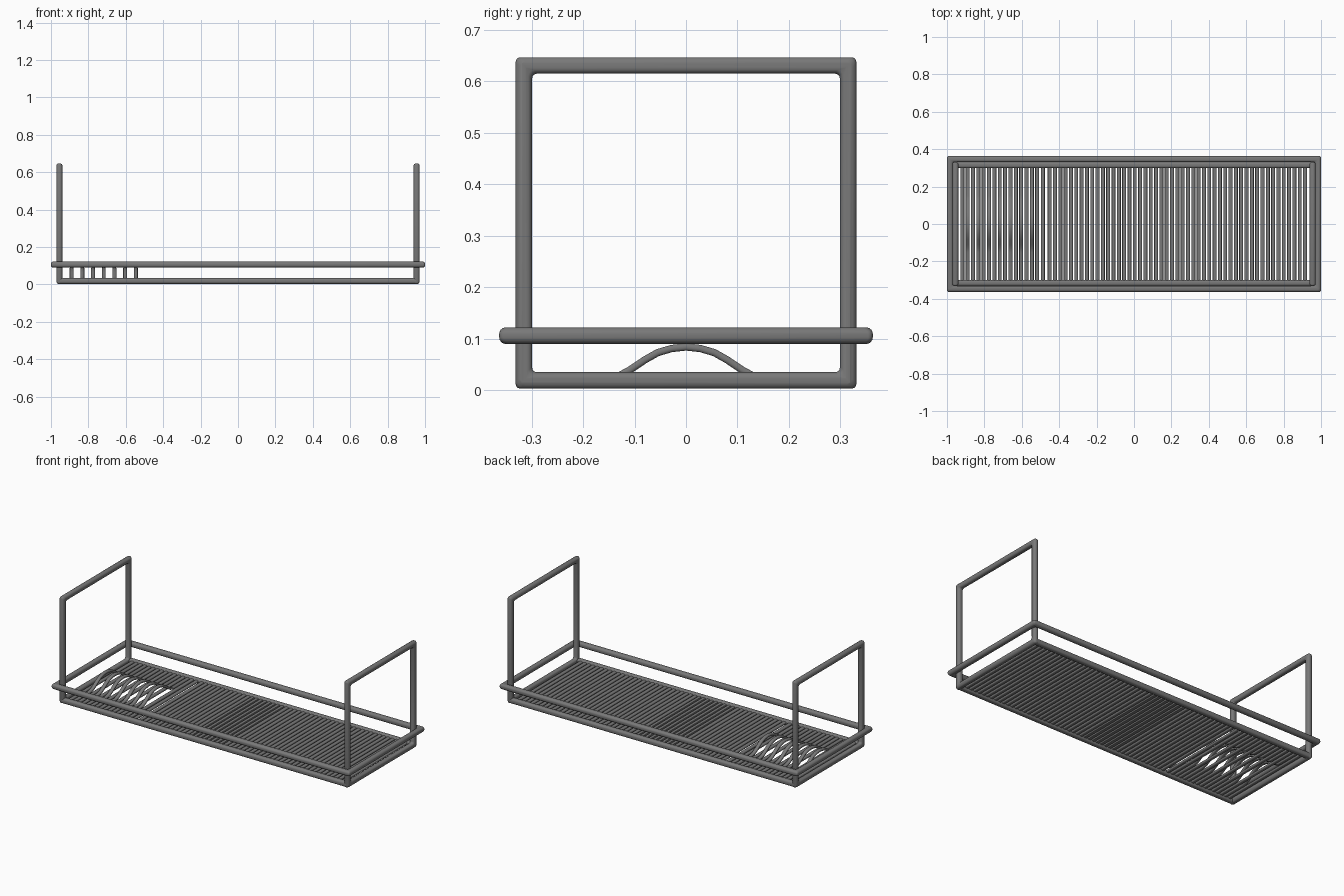
import bpy, bmesh, math
from mathutils import Vector

if "Cube" in bpy.data.objects:
    bpy.data.objects.remove(bpy.data.objects["Cube"])

# Dark painted metal
metal = bpy.data.materials.new("dark_metal")
metal.diffuse_color = (0.19, 0.19, 0.19, 1)
metal.use_nodes = True
metal.node_tree.nodes["Principled BSDF"].inputs["Base Color"].default_value = metal.diffuse_color


def rounded_section(w, h, r, seg=4):
    """Rounded rectangle section, w across the path plane, h along its normal."""
    pts = []
    for k, (sx, sy) in enumerate(((1, 1), (-1, 1), (-1, -1), (1, -1))):
        for i in range(seg + 1):
            a = math.pi / 2 * (k + i / seg)
            pts.append((sx * (w / 2 - r) + r * math.cos(a),
                        sy * (h / 2 - r) + r * math.sin(a)))
    return pts


def sweep(name, paths, normal, section, closed):
    """Sweep a section along planar paths with mitred corners, softened on closed loops."""
    bm = bmesh.new()
    n = Vector(normal)
    for path in paths:
        p = [Vector(q) for q in path]
        m = len(p)
        rings = []
        for i in range(m):
            a = (p[i] - p[i - 1]).normalized() if closed or i > 0 else None
            b = (p[(i + 1) % m] - p[i]).normalized() if closed or i < m - 1 else None
            a, b = a or b, b or a
            t = (a + b).normalized()
            side = n.cross(t) / max(t.dot(b), 0.2)
            rings.append([bm.verts.new(p[i] + side * u + n * v) for u, v in section])
        k = len(section)
        for i in range(m if closed else m - 1):
            r0, r1 = rings[i], rings[(i + 1) % m]
            for j in range(k):
                bm.faces.new((r0[j], r0[(j + 1) % k], r1[(j + 1) % k], r1[j]))
        if not closed:
            bm.faces.new(rings[0])
            bm.faces.new(rings[-1])
    bmesh.ops.recalc_face_normals(bm, faces=bm.faces)
    if closed:
        corners = [e for e in bm.edges if e.calc_face_angle(0) > math.radians(45)]
        bmesh.ops.bevel(bm, geom=corners, offset=0.009, offset_type='OFFSET',
                        segments=3, profile=0.5, affect='EDGES')
    me = bpy.data.meshes.new(name)
    bm.to_mesh(me)
    bm.free()
    me.materials.append(metal)
    ob = bpy.data.objects.new(name, me)
    bpy.context.collection.objects.link(ob)
    bpy.ops.object.select_all(action='DESELECT')
    ob.select_set(True)
    bpy.context.view_layer.objects.active = ob
    bpy.ops.object.shade_smooth_by_angle(angle=math.radians(45))
    return ob


tube = rounded_section(0.032, 0.032, 0.012)
Y, ZB, ZT, X = 0.315, 0.019, 0.631, 0.955

# Upright rectangular end frames
for side, name in ((-1, "left_end_frame"), (1, "right_end_frame")):
    x = side * X
    sweep(name, [[(x, -Y, ZB), (x, Y, ZB), (x, Y, ZT), (x, -Y, ZT)]],
          (1, 0, 0), tube, True)

# Long bottom rails
for side, name in ((-1, "front_bottom_rail"), (1, "back_bottom_rail")):
    sweep(name, [[(-X, side * Y, ZB), (X, side * Y, ZB)]], (0, 0, 1), tube, False)

# Guard rail wrapped around the outside of the frames
gx, gy, gz = 0.984, 0.347, 0.106
sweep("guard_rail", [[(-gx, -gy, gz), (gx, -gy, gz), (gx, gy, gz), (-gx, gy, gz)]],
      (0, 0, 1), tube, True)

# Floor slats: left group alternates flat and arched, right group is flat
slat = rounded_section(0.014, 0.021, 0.005, 2)
zs, pitch = 0.022, 0.0286
flat_x = [-0.918 + 2 * pitch * i for i in range(8)] + [-0.487]
flat_x += [-0.451 + 0.02845 * i for i in range(49)]
sweep("flat_slats", [[(x, -Y, zs), (x, Y, zs)] for x in flat_x],
      (1, 0, 0), slat, False)

# Arched holder slats
half = [(Y, zs), (0.15, zs), (0.128, 0.029), (0.108, 0.040),
        (0.08, 0.059), (0.055, 0.073), (0.028, 0.081)]
profile = [(-y, z) for y, z in half] + [(0, 0.084)] + half[::-1]
arch_x = [-0.8894 + 2 * pitch * i for i in range(7)]
sweep("arched_slats", [[(x, y, z) for y, z in profile] for x in arch_x],
      (1, 0, 0), slat, False)
